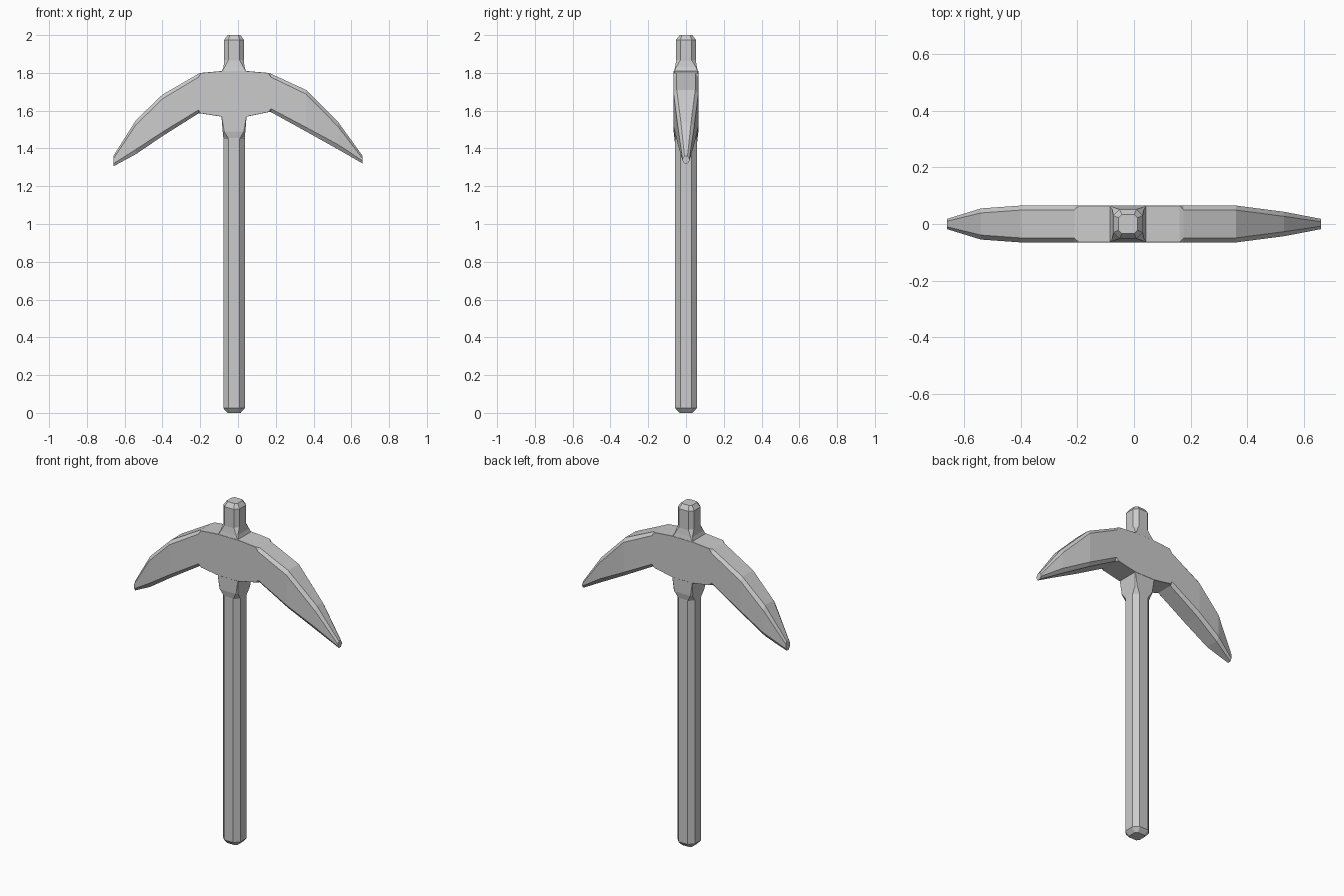
import bpy, bmesh


def loft(name, rings):
    """Skin a list of equal-length point rings, capping both ends."""
    bm = bmesh.new()
    vs = [[bm.verts.new(p) for p in r] for r in rings]
    n = len(vs[0])
    for a, b in zip(vs, vs[1:]):
        for i in range(n):
            j = (i + 1) % n
            bm.faces.new((a[i], a[j], b[j], b[i]))
    bm.faces.new(vs[0])
    bm.faces.new(vs[-1])
    bmesh.ops.recalc_face_normals(bm, faces=bm.faces)
    me = bpy.data.meshes.new(name)
    bm.to_mesh(me)
    bm.free()
    ob = bpy.data.objects.new(name, me)
    bpy.context.collection.objects.link(ob)
    return ob


def octagon(u0, u1, v0, v1, cu, cv):
    """Rectangle with its corners cut by cu and cv."""
    return [(u0 + cu, v0), (u1 - cu, v0), (u1, v0 + cv), (u1, v1 - cv),
            (u1 - cu, v1), (u0 + cu, v1), (u0, v1 - cv), (u0, v0 + cv)]


CX = -0.021  # the shaft sits slightly off centre


def shaft_ring(z, hx, hy, c):
    return [(u, v, z) for u, v in octagon(CX - hx, CX + hx, -hy, hy, c, c)]


# wooden shaft, chamfered at both ends
loft("handle", [shaft_ring(0, 0.035, 0.035, 0.012),
                shaft_ring(0.025, 0.057, 0.057, 0.028),
                shaft_ring(1.45, 0.057, 0.057, 0.028),
                shaft_ring(1.60, 0.050, 0.050, 0.025)])
loft("handle_top", [shaft_ring(1.78, 0.052, 0.052, 0.022),
                    shaft_ring(1.975, 0.052, 0.052, 0.022),
                    shaft_ring(2.0, 0.034, 0.034, 0.012)])

# collars blending the square socket into the shaft
loft("lower_collar", [shaft_ring(1.45, 0.056, 0.056, 0.027),
                      shaft_ring(1.49, 0.060, 0.064, 0.008),
                      shaft_ring(1.575, 0.067, 0.064, 0.001)])
loft("upper_collar", [shaft_ring(1.805, 0.065, 0.064, 0.001),
                      shaft_ring(1.83, 0.056, 0.058, 0.006),
                      shaft_ring(1.87, 0.051, 0.051, 0.022)])

# curved head: x, bottom z, top z, half thickness, chamfer in y and z
stations = [
    (-0.66, 1.305, 1.36, 0.018, 0.008, 0.014),
    (-0.54, 1.37, 1.55, 0.055, 0.016, 0.025),
    (-0.40, 1.465, 1.685, 0.065, 0.016, 0.022),
    (-0.21, 1.585, 1.795, 0.065, 0.015, 0.018),
    (-0.195, 1.585, 1.80, 0.065, 0.001, 0.001),
    (-0.085, 1.568, 1.81, 0.065, 0.001, 0.001),
    (0.045, 1.568, 1.81, 0.065, 0.001, 0.001),
    (0.16, 1.592, 1.80, 0.065, 0.001, 0.001),
    (0.175, 1.592, 1.795, 0.065, 0.015, 0.018),
    (0.36, 1.49, 1.71, 0.065, 0.016, 0.022),
    (0.53, 1.395, 1.54, 0.043, 0.016, 0.025),
    (0.66, 1.32, 1.36, 0.018, 0.010, 0.014),
]
loft("pick_head", [[(x, u, v) for u, v in octagon(-h, h, zb, zt, cy, cz)]
                   for x, zb, zt, h, cy, cz in stations])
